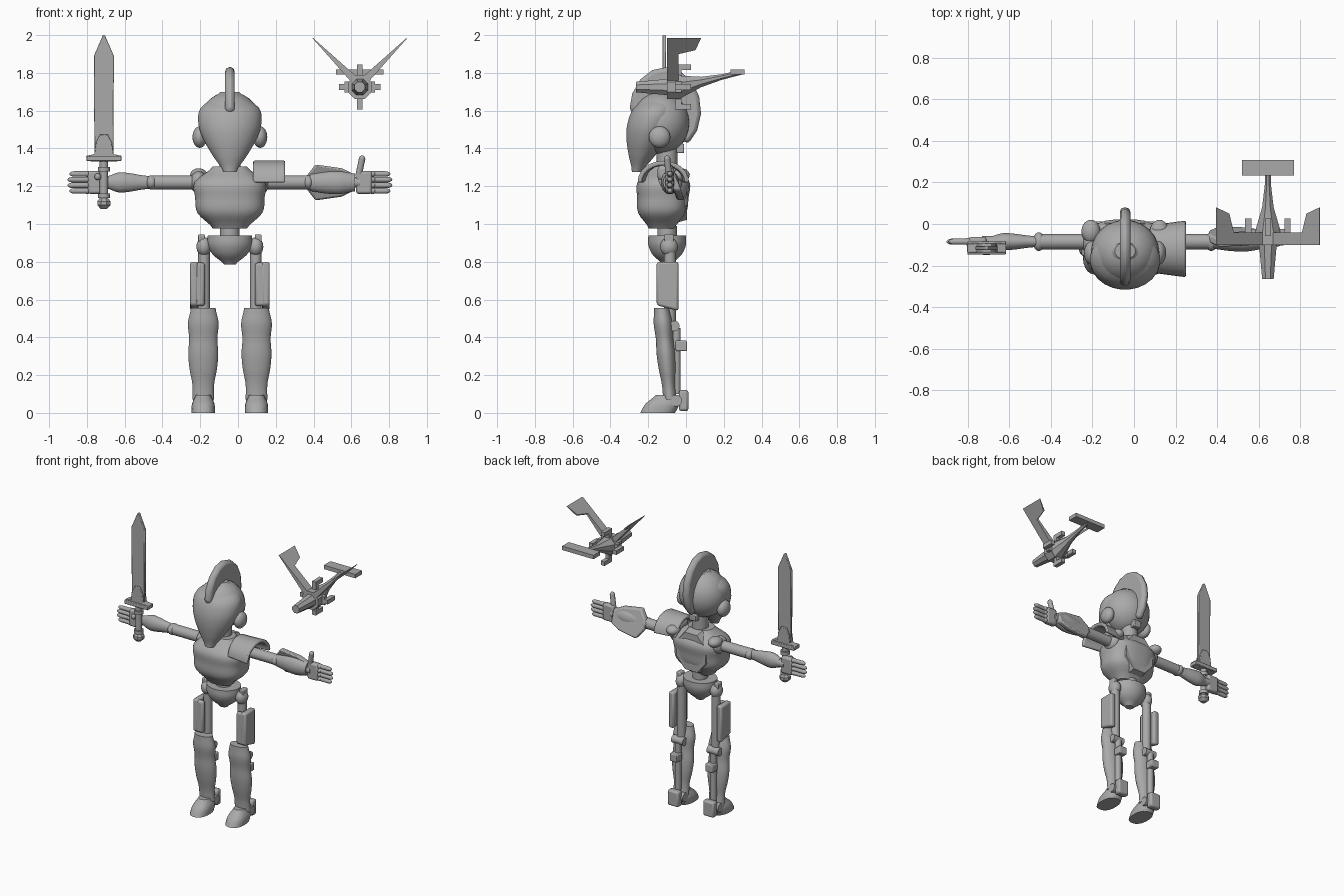
import bpy, bmesh, math
from mathutils import Vector, Matrix

default_cube = bpy.data.objects.get("Cube")
if default_cube:
    bpy.data.objects.remove(default_cube)

grey = bpy.data.materials.new("plain_grey")
grey.use_nodes = True
colour = (.4, .4, .4, 1)
grey.diffuse_color = colour
grey.node_tree.nodes["Principled BSDF"].inputs["Base Color"].default_value = colour
parts = []

# Shared placement: body centre line, body depth, arm and sword axes, glider centre
MID, BODY_Y = -.043, -.1
ARM_Y, ARM_Z = -.085, 1.22
SWORD_X, SWORD_Y = -.71, -.115
GLIDER_X, GLIDER_Z = .645, 1.725


def finish(name, bm, bevel=0):
    bmesh.ops.recalc_face_normals(bm, faces=bm.faces)
    mesh = bpy.data.meshes.new(name)
    bm.to_mesh(mesh)
    bm.free()
    mesh.materials.append(grey)
    obj = bpy.data.objects.new(name, mesh)
    bpy.context.collection.objects.link(obj)
    if bevel:
        modifier = obj.modifiers.new("rounded_edges", 'BEVEL')
        modifier.width = bevel
        modifier.segments = 2
    parts.append(obj)


def smooth_value(values, t):
    """Read a smooth curve through evenly spaced values, t from zero to one."""
    last = len(values) - 1
    index = min(int(t * last), last - 1)
    f = t * last - index
    before, start, end, after = [values[max(0, min(last, index + k))] for k in (-1, 0, 1, 2)]
    ease = f * f * (3 - 2 * f)
    return (start + (end - start) * ease + (end - before) / 2 * f * (1 - f) ** 2
            - (after - start) / 2 * f * f * (1 - f))


def loft(name, axis, span, start, widths, ratio=1, end=None, sides=24, power=2, steps=4):
    """Skin rounded sections at even distances along an axis; the centre runs from start to end."""
    bm = bmesh.new()
    loops = []
    count = (len(widths) - 1) * steps
    for ring in range(count + 1):
        t = ring / count
        along = span[0] + (span[1] - span[0]) * t
        centre = Vector(start).lerp(Vector(end or start), t)
        radius = smooth_value(widths, t)
        loop = []
        for k in range(sides):
            angle = math.tau * (k + .5) / sides
            c, s = math.cos(angle), math.sin(angle)
            a = centre.x + radius * math.copysign(abs(c) ** (2 / power), c)
            b = centre.y + radius * ratio * math.copysign(abs(s) ** (2 / power), s)
            loop.append(bm.verts.new({'x': (along, a, b), 'y': (a, along, b), 'z': (a, b, along)}[axis]))
        loops.append(loop)
    for low, high in zip(loops, loops[1:]):
        for k in range(sides):
            bm.faces.new((low[k - 1], low[k], high[k], high[k - 1]))
    bm.faces.new(loops[0])
    bm.faces.new(loops[-1])
    finish(name, bm)


def prism(name, outline, thickness, place, bevel=0):
    """Extrude a flat outline; place maps (u, v, depth) into space."""
    bm = bmesh.new()
    near, far = [[bm.verts.new(place(u, v, depth)) for u, v in outline]
                 for depth in (-thickness / 2, thickness / 2)]
    for k in range(len(outline)):
        bm.faces.new((near[k - 1], near[k], far[k], far[k - 1]))
    bm.faces.new(near)
    bm.faces.new(far)
    finish(name, bm, bevel)


def mirrored(half):
    return half + [(-u, v) for u, v in reversed(half)]


def scaled_at(centre, size):
    return Matrix.Translation(centre) @ Matrix.Diagonal((*size, 1))


def box(name, centre, size, bevel=.006):
    bm = bmesh.new()
    bmesh.ops.create_cube(bm, size=1, matrix=scaled_at(centre, size))
    finish(name, bm, bevel)


def ball(name, centre, radii):
    bm = bmesh.new()
    bmesh.ops.create_uvsphere(bm, u_segments=24, v_segments=14, radius=1, matrix=scaled_at(centre, radii))
    finish(name, bm)


def rod(name, start, end, radius):
    start, end = Vector(start), Vector(end)
    turn = (end - start).to_track_quat('Z', 'Y').to_matrix().to_4x4()
    bm = bmesh.new()
    bmesh.ops.create_cone(bm, cap_ends=True, segments=16, radius1=radius, radius2=radius,
                          depth=(end - start).length,
                          matrix=Matrix.Translation((start + end) / 2) @ turn)
    finish(name, bm)


def hinge(name, x, y, z, half_width, radius):
    rod(name, (x - half_width, y, z), (x + half_width, y, z), radius)


# Head: helmet, pointed face mask, crest and neck
ball("helmet", (MID, -.135, 1.535), (.165, .155, .165))
loft("face_mask", 'z', (1.275, 1.7), start=(MID, -.26), end=(MID, -.13),
     widths=[.035, .09, .14, .168, .155, .05], ratio=.77)
sweep = [math.radians(angle) for angle in range(-50, 190, 23)]
crest = [(-.11 + .19 * math.cos(a), 1.6 + .23 * math.sin(a)) for a in sweep]
prism("crest", crest, .05, lambda u, v, depth: (MID + depth, u, v), bevel=.02)
rod("neck", (MID, BODY_Y, 1.24), (MID, BODY_Y, 1.42), radius=.055)
box("neck_back_block", (MID, -.03, 1.4), size=(.06, .04, .05))
loft("neck_collar", 'z', (1.24, 1.3), start=(MID, -.12), widths=[.08, .06])

# Torso, back plate, waist and pelvis
loft("chest", 'z', (.975, 1.305), start=(MID, -.13), end=(MID, -.115),
     widths=[.09, .172, .185, .187, .09], ratio=.74, power=2.7)
loft("back_plate", 'y', (-.05, .005), start=(MID, 1.155), widths=[.14, .125], ratio=1.15, sides=8, steps=1)
rod("waist", (MID, BODY_Y, .9), (MID, BODY_Y, .99), radius=.052)
loft("pelvis", 'z', (.785, .94), start=(MID, BODY_Y), widths=[.03, .09, .118, .118], ratio=.85)

for side, label in ((-1, "right_"), (1, "left_")):
    def out(distance, y, z):
        return (MID + side * distance, y, z)

    def arm(distance, lift=0):
        return out(distance, ARM_Y, ARM_Z + lift)

    # Ear, shoulder and arm
    ball(label + "ear_cap", out(.16, -.14, 1.46), radii=(.038, .057, .057))
    ball(label + "shoulder_joint", arm(.165), radii=(.045, .065, .06))
    ball(label + "shoulder_flap", out(.165, -.035, 1.26), radii=(.045, .055, .035))
    rod(label + "upper_arm", arm(.17), arm(.42), radius=.037)
    ball(label + "elbow", arm(.415), radii=(.03, .045, .038))
    loft(label + "forearm", 'x', (MID + side * .41, MID + side * .65), start=(ARM_Y, ARM_Z),
         widths=[.025, .03, .038, .041, .025], ratio=1.3)

    # Hand: palm, four fingers with knuckles, thumb
    rod(label + "wrist", arm(.63), arm(.69), radius=.028)
    box(label + "palm", arm(.71), size=(.085, .045, .12), bevel=.012)
    for row in (-1.5, -.5, .5, 1.5):
        lift = row * .03
        reach = .835 - .01 * abs(row)
        rod(label + "finger", arm(.745, lift), arm(reach, lift), radius=.0145)
        ball(label + "fingertip", arm(reach, lift), radii=(.03, .0145, .0145))
        ball(label + "knuckle", arm(.755, lift), radii=(.02, .019, .016))
    thumb_tip = out(.7, -.1, 1.345) if side > 0 else out(.7, -.13, 1.25)
    rod(label + "thumb", out(.68, -.09, 1.25), thumb_tip, radius=.017)
    ball(label + "thumb_tip", thumb_tip, radii=(.017, .017, .018))

    # Hip and thigh
    hip, shin = .137, MID + side * .141
    ball(label + "hip_joint", out(hip, -.09, .88), radii=(.04, .047, .05))
    box(label + "hip_bracket", out(.15, -.09, .915), size=(.035, .05, .06))
    rod(label + "thigh_strut", out(hip, ARM_Y, .45), out(hip, ARM_Y, .87), radius=.031)
    thigh_side = [(-.155, .57), (-.155, .8), (-.04, .8), (-.04, .54)]
    prism(label + "thigh_guard", thigh_side, .042, lambda u, v, depth: out(.19 + depth, u, v), bevel=.012)
    box(label + "thigh_front", out(.17, -.135, .68), size=(.075, .035, .23), bevel=.014)

    # Shin, calf and foot
    loft(label + "shin_guard", 'z', (.07, .555), start=(shin, -.085), end=(shin, -.128),
         widths=[.058, .058, .073, .08, .075, .082, .066], ratio=.62)
    hinge(label + "knee_hinge", shin, -.062, .46, half_width=.045, radius=.028)
    box(label + "calf_block", (shin, -.025, .355), size=(.06, .06, .055))
    rod(label + "calf_strut", (shin, -.05, .1), (shin, -.05, .45), radius=.022)
    hinge(label + "ankle_hinge", shin, -.053, .065, half_width=.055, radius=.031)
    box(label + "heel", (shin, -.012, .065), size=(.085, .05, .11), bevel=.012)
    loft(label + "foot", 'z', (0, .095), start=(shin, -.15), end=(shin, BODY_Y),
         widths=[.062, .06, .04], ratio=1.5, power=2.4)

    # One wing of the glider, raised at half a right angle and thinning to the tip
    def wing_place(u, v, depth):
        offset = depth * (.8 - 3 * u)
        return (GLIDER_X + side * (u + offset), v, GLIDER_Z + .01 + u - offset)

    wing = [(.03, -.1), (.25, -.1), (.25, .08), (.19, .05), (.17, -.04), (.03, -.04)]
    prism("glider_wing", wing, .04, wing_place)
    for dx, dz in ((side * .095, 0), (0, side * .105)):
        box("glider_booster", (GLIDER_X + dx, -.015, GLIDER_Z + dz), size=(.03, .085, .03), bevel=0)
        box("booster_mount", (GLIDER_X + dx * .7, -.04, GLIDER_Z + dz * .7), size=(.03, .03, .06), bevel=0)

# Left shoulder guard: arched shell, open below
arch = [(math.cos(math.pi * k / 12), math.sin(math.pi * k / 12)) for k in range(13)]
shell = [(c * .133, s * .115) for c, s in arch] + [(c * .11, s * .09) for c, s in reversed(arch)]
prism("left_shoulder_guard", shell, .17,
      lambda u, v, depth: (.165 + depth, -.12 + u * (.95 + depth), ARM_Z + v), bevel=.008)
box("shoulder_guard_mount", (.12, BODY_Y, 1.27), size=(.08, .1, .08), bevel=.02)

# Left gauntlet: flared plate round a cuff
gauntlet = mirrored([(.03, .36), (.095, .41), (.075, .55), (.04, .62)])
prism("left_gauntlet", gauntlet, .04,
      lambda u, v, depth: (v, -.06 + depth - u * .35, ARM_Z + u), bevel=.01)
loft("left_cuff", 'x', (.38, .62), start=(ARM_Y, ARM_Z), widths=[.035, .045, .048, .036], ratio=1.3)


# Sword, held upright
def upright(u, v, depth):
    return (SWORD_X + u, SWORD_Y + depth, v)


prism("sword_blade", mirrored([(.05, 1.36), (.053, 1.89), (.005, 2)]), .02, upright, bevel=.004)
prism("sword_guard", mirrored([(.07, 1.33), (.096, 1.36), (.05, 1.37), (.042, 1.43), (.02, 1.475)]),
      .045, upright, bevel=.004)
box("guard_bar", upright(0, 1.347, 0), size=(.185, .065, .028), bevel=.004)
rod("sword_grip", upright(0, 1.1, 0), upright(0, 1.34, 0), radius=.022)
for height in (1.15, 1.29):
    rod("grip_ring", upright(0, height - .012, 0), upright(0, height + .012, 0), radius=.032)
loft("sword_pommel", 'z', (1.08, 1.14), start=(SWORD_X, SWORD_Y),
     widths=[.018, .038, .038, .022], sides=8, steps=1)

# Glider body: nose, hull, rising boom and tail plane
centre = (GLIDER_X, GLIDER_Z)
loft("glider_nose", 'y', (-.265, -.09), start=centre, widths=[.03, .047], sides=8, steps=1)
loft("glider_hull", 'y', (-.1, -.03), start=centre, widths=[.068, .068], sides=8, steps=1)
loft("glider_boom", 'y', (-.03, .3), start=centre, end=(GLIDER_X, 1.805),
     widths=[.065, .03, .016, .014], sides=8, steps=1)
box("glider_tail", (GLIDER_X, .272, 1.805), size=(.25, .075, .028), bevel=0)

# Smooth rounded surfaces, keep hard edges
bpy.ops.object.select_all(action='DESELECT')
for obj in parts:
    obj.select_set(True)
bpy.context.view_layer.objects.active = parts[0]
bpy.ops.object.shade_smooth_by_angle(angle=math.radians(32))
